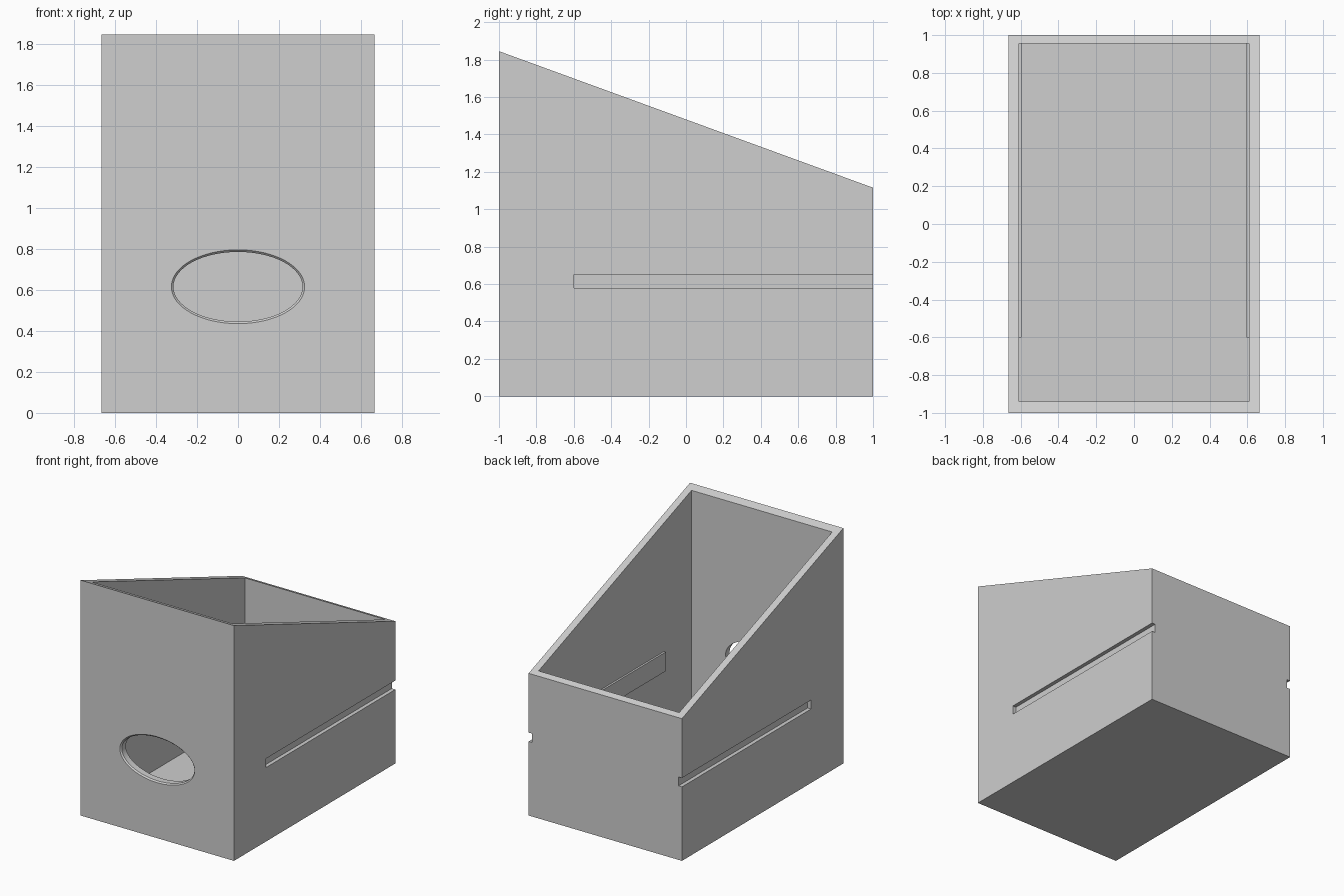
import bpy, bmesh, math

if "Cube" in bpy.data.objects:
    bpy.data.objects.remove(bpy.data.objects["Cube"], do_unlink=True)

grey = bpy.data.materials.new("light_grey")
grey.use_nodes = True
colour = (0.62, 0.62, 0.62, 1)
grey.diffuse_color = colour
for node in grey.node_tree.nodes:
    if node.type == 'BSDF_PRINCIPLED':
        node.inputs["Base Color"].default_value = colour


def loft(name, rings):
    """Closed solid through matching rings of points."""
    bm = bmesh.new()
    loops = [[bm.verts.new(p) for p in ring] for ring in rings]
    n = len(loops[0])
    for a, b in zip(loops, loops[1:]):
        for i in range(n):
            j = (i + 1) % n
            bm.faces.new((a[i], a[j], b[j], b[i]))
    bm.faces.new(loops[0])
    bm.faces.new(loops[-1])
    bmesh.ops.recalc_face_normals(bm, faces=bm.faces)
    mesh = bpy.data.meshes.new(name)
    bm.to_mesh(mesh)
    bm.free()
    mesh.materials.append(grey)
    obj = bpy.data.objects.new(name, mesh)
    bpy.context.collection.objects.link(obj)
    return obj


def prism(name, x0, x1, profile):
    """Side profile (y, z) pushed from x0 to x1."""
    return loft(name, [[(x, y, z) for y, z in profile] for x in (x0, x1)])


def box(name, x0, x1, y0, y1, z0, z1):
    return prism(name, x0, x1, [(y0, z0), (y1, z0), (y1, z1), (y0, z1)])


def cut(target, cutter):
    bpy.context.view_layer.objects.active = target
    mod = target.modifiers.new("cut", 'BOOLEAN')
    mod.operation = 'DIFFERENCE'
    mod.solver = 'EXACT'
    mod.object = cutter
    bpy.ops.object.modifier_apply(modifier=mod.name)
    bpy.data.objects.remove(cutter, do_unlink=True)


# Sloped open-topped bin
W, IN = 0.665, 0.61
bin_body = prism("bin_body", -W, W, [(-1, 0), (1, 0), (1, 1.115), (-1, 1.845)])
cut(bin_body, box("cavity_cutter", -IN, IN, -0.94, 0.955, 0.05, 2.2))

# Oval opening in the front, with a chamfered rim
RIM = 0.01


def oval(y, grow):
    angles = [math.tau * i / 64 for i in range(64)]
    return [((0.315 + grow) * math.cos(a), y, 0.615 + (0.17 + grow) * math.sin(a))
            for a in angles]


cut(bin_body, loft("opening_cutter",
                   [oval(-1 - RIM, 2 * RIM), oval(-1 + RIM, 0), oval(-0.9, 0)]))

# Slide grooves outside, each backed by a rail inside
for side, s in (("left", 1), ("right", -1)):
    cut(bin_body, box("groove_cutter", s * 0.635, s * 0.75, -0.6, 1.1, 0.58, 0.65))
    box(side + "_inner_rail", s * 0.595, s * 0.62, -0.6, 0.97, 0.54, 0.69)

# Smooth only the oval wall, leave all corners crisp
bpy.ops.object.select_all(action='DESELECT')
bin_body.select_set(True)
bpy.context.view_layer.objects.active = bin_body
bpy.ops.object.shade_smooth_by_angle(angle=math.radians(25))
